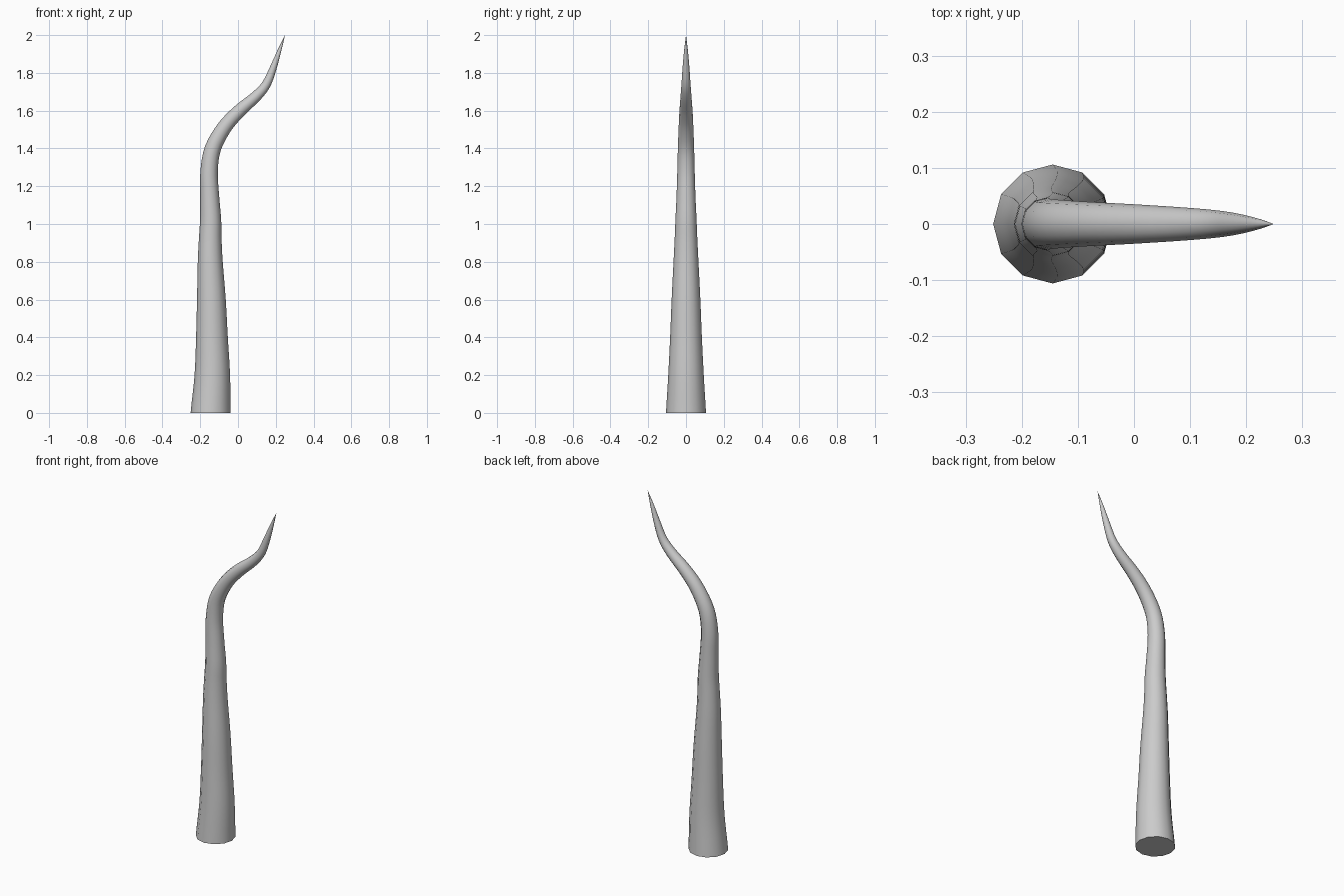
import bpy, bmesh, math
from mathutils import Vector

if "Cube" in bpy.data.objects:
    bpy.data.objects.remove(bpy.data.objects["Cube"])

SIDES, STEPS = 12, 4

# Centre line and thickness: x, z, radius
path = [Vector(p) for p in [
    (-0.145, 0.00, 0.106), (-0.136, 0.20, 0.094), (-0.138, 0.40, 0.084),
    (-0.141, 0.60, 0.076), (-0.147, 0.80, 0.066), (-0.147, 0.92, 0.060),
    (-0.145, 1.02, 0.056), (-0.150, 1.15, 0.050), (-0.153, 1.28, 0.046),
    (-0.133, 1.40, 0.043), (-0.073, 1.51, 0.039), (0.003, 1.595, 0.035),
    (0.095, 1.675, 0.029), (0.150, 1.74, 0.024), (0.188, 1.83, 0.018),
    (0.220, 1.92, 0.010), (0.249, 2.00, 0.0)]]


def spline(points, steps):
    """Smooth curve through all points."""
    pts = [2 * points[0] - points[1]] + points + [2 * points[-1] - points[-2]]
    out = []
    for a, b, c, d in zip(pts, pts[1:], pts[2:], pts[3:]):
        for i in range(steps):
            t = i / steps
            out.append(0.5 * (2 * b + (c - a) * t + (2 * a - 5 * b + 4 * c - d) * t ** 2
                              + (3 * b - a - 3 * c + d) * t ** 3))
    return out + [points[-1]]


line = spline(path, STEPS)
bm = bmesh.new()

# Rings square to the centre line, the first one lying flat on the ground
rings = []
for i, p in enumerate(line[:-1]):
    tx, tz = (0, 1) if i == 0 else (line[i + 1] - line[i - 1]).xy.normalized()
    ring = []
    for k in range(SIDES):
        a = 2 * math.pi * k / SIDES
        u, v = p.z * math.cos(a), p.z * math.sin(a)
        ring.append(bm.verts.new((p.x + u * tz, v, p.y - u * tx)))
    rings.append(ring)

# Skin, pointed tip and flat base
tip = bm.verts.new((line[-1].x, 0, line[-1].y))
for k in range(SIDES):
    n = (k + 1) % SIDES
    for lo, hi in zip(rings, rings[1:]):
        bm.faces.new((lo[k], lo[n], hi[n], hi[k]))
    bm.faces.new((rings[-1][k], rings[-1][n], tip))
bm.faces.new(rings[0][::-1])
bmesh.ops.recalc_face_normals(bm, faces=bm.faces)

mesh = bpy.data.meshes.new("curved_spike")
bm.to_mesh(mesh)
bm.free()
spike = bpy.data.objects.new("curved_spike", mesh)
bpy.context.collection.objects.link(spike)

# Smooth sides with a crisp base edge
bpy.context.view_layer.objects.active = spike
spike.select_set(True)
bpy.ops.object.shade_smooth_by_angle(angle=math.radians(50))
